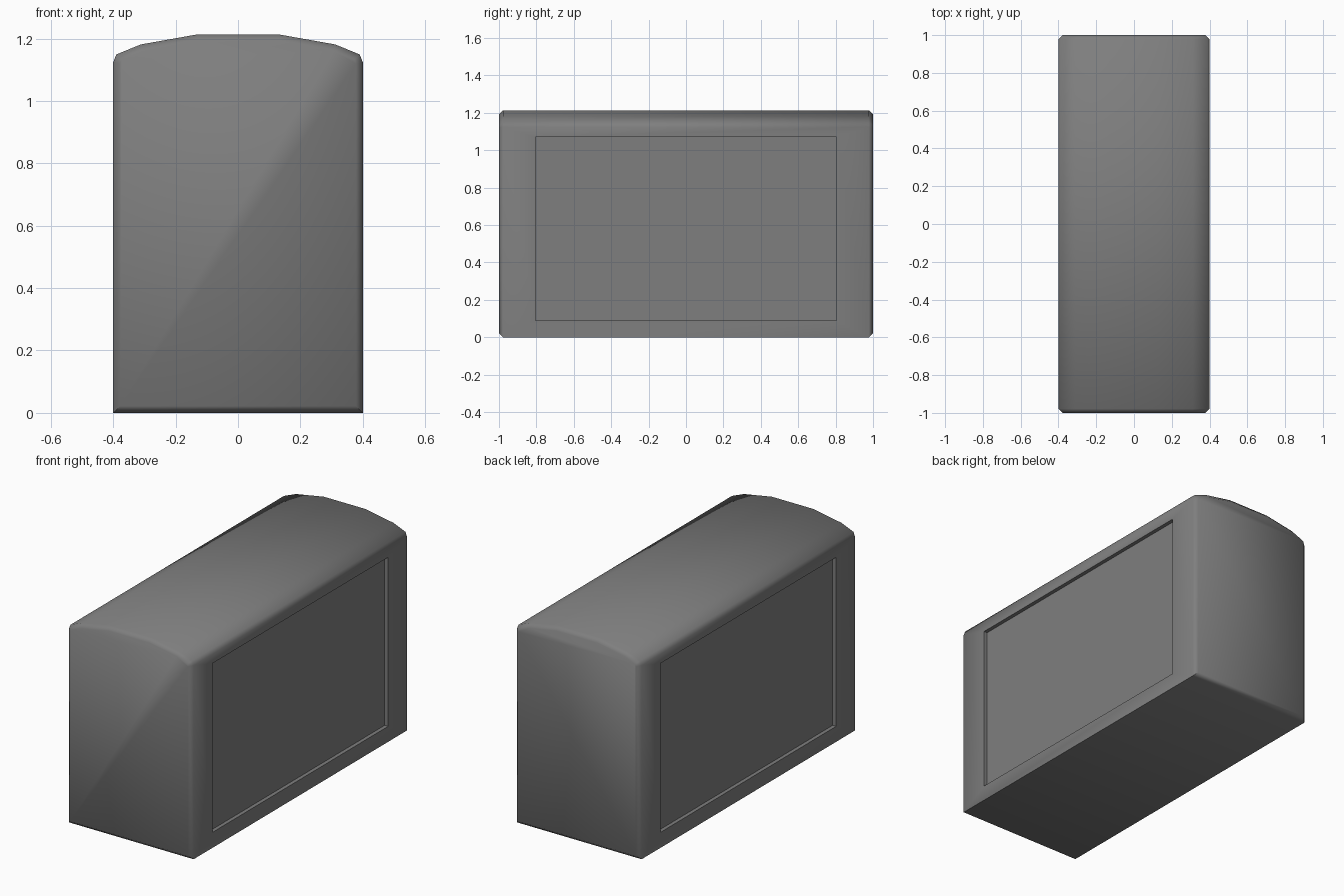
import bpy, bmesh, math
from mathutils import Vector

cube = bpy.data.objects.get("Cube")
if cube:
    bpy.data.objects.remove(cube, do_unlink=True)

GREY = (0.21, 0.21, 0.21, 1)
grey = bpy.data.materials.new("plain_grey")
grey.use_nodes = True
grey.diffuse_color = GREY
grey.node_tree.nodes["Principled BSDF"].inputs["Base Color"].default_value = GREY

# Arched cross-section, mirrored across x and extruded along y
half = [(0.4, 0), (0.4, 1.124), (0.39, 1.149), (0.312, 1.181), (0.132, 1.213)]
profile = half + [(-x, z) for x, z in reversed(half)]
bm = bmesh.new()
cap = bm.faces.new([bm.verts.new((x, -1, z)) for x, z in profile])
ext = bmesh.ops.extrude_face_region(bm, geom=[cap], use_keep_orig=True)
bmesh.ops.translate(bm, vec=(0, 2, 0),
                    verts=[g for g in ext["geom"] if isinstance(g, bmesh.types.BMVert)])
bmesh.ops.recalc_face_normals(bm, faces=bm.faces[:])

# Chamfer around both end caps
rims = [e for e in bm.edges if abs(e.verts[0].co.y - e.verts[1].co.y) < 0.01]
bmesh.ops.bevel(bm, geom=rims, offset=0.022, segments=1, affect='EDGES')
bm.normal_update()

# Recessed rectangular panel in each long side
sides = [f for f in bm.faces if abs(f.normal.x) > 0.99 and f.calc_area() > 1]
bmesh.ops.inset_individual(bm, faces=sides, thickness=0.09)
for face in sides:
    for v in face.verts:
        v.co.y = math.copysign(0.805, v.co.y)
        v.co.z = 1.07 if v.co.z > 0.6 else 0.09
for face in sides:
    inward = Vector((-math.copysign(0.022, face.calc_center_median().x), 0, 0))
    floor = bmesh.ops.extrude_discrete_faces(bm, faces=[face])["faces"][0]
    bmesh.ops.translate(bm, vec=inward, verts=floor.verts[:])

bmesh.ops.recalc_face_normals(bm, faces=bm.faces[:])
mesh = bpy.data.meshes.new("arched_body")
bm.to_mesh(mesh)
bm.free()
mesh.materials.append(grey)
body = bpy.data.objects.new("arched_body", mesh)
bpy.context.collection.objects.link(body)

# Soft chamfers, crisp base and recess edges
bpy.ops.object.select_all(action='DESELECT')
body.select_set(True)
bpy.context.view_layer.objects.active = body
bpy.ops.object.shade_smooth_by_angle(angle=math.radians(60))
